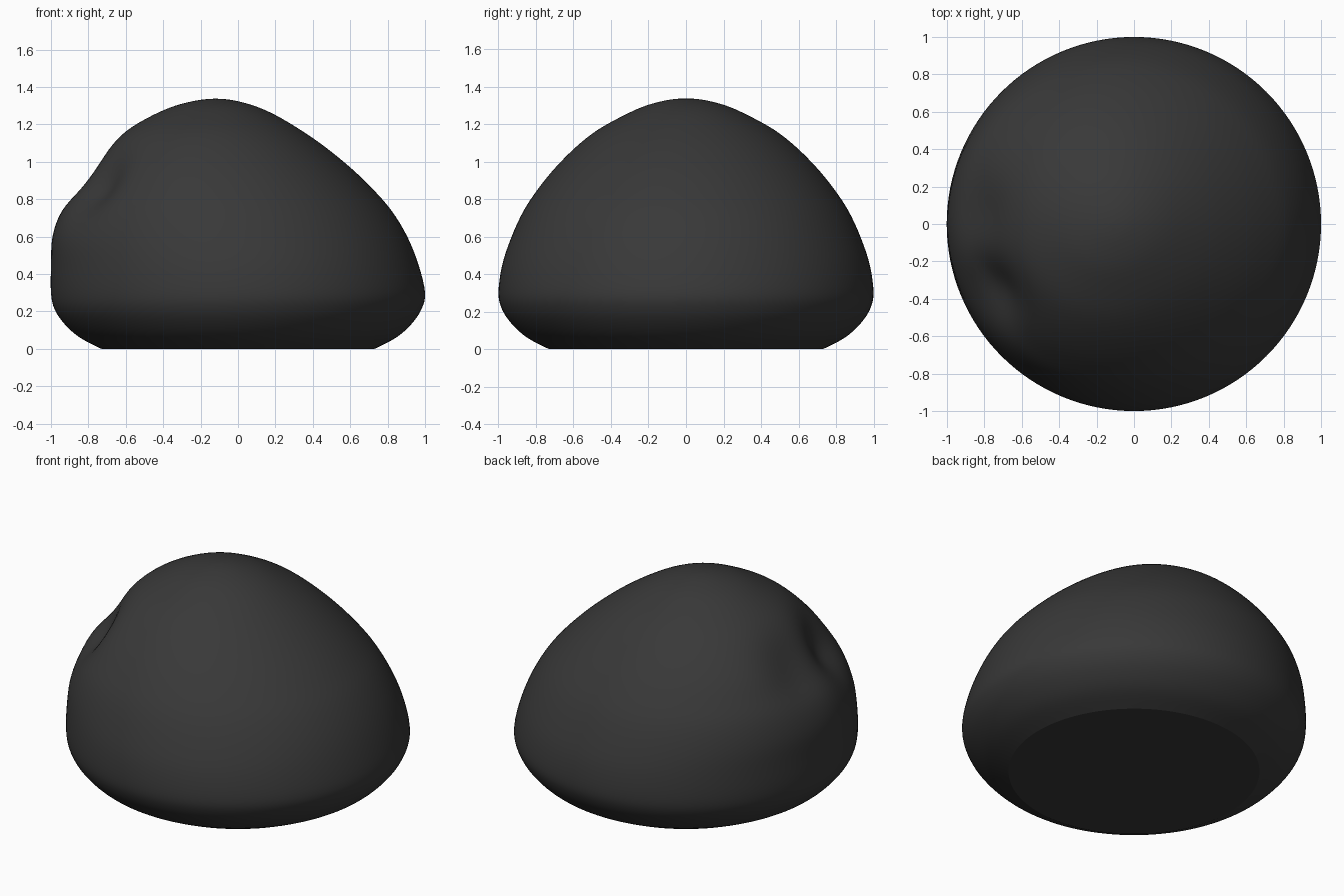
import bpy, bmesh, math
from mathutils import Vector

if "Cube" in bpy.data.objects:
    bpy.data.objects.remove(bpy.data.objects["Cube"])

# Ring stations: z, left x, right x, half depth
ROWS = [
    (0.0, -0.73, 0.73, 0.73), (0.06, -0.845, 0.845, 0.845),
    (0.13, -0.925, 0.925, 0.925), (0.21, -0.98, 0.98, 0.98),
    (0.30, -1.0, 1.0, 1.0), (0.45, -1.0, 0.965, 0.98),
    (0.60, -0.995, 0.905, 0.93), (0.74, -0.96, 0.82, 0.865),
    (0.86, -0.895, 0.715, 0.785), (0.97, -0.82, 0.60, 0.695),
    (1.08, -0.715, 0.465, 0.585), (1.17, -0.60, 0.335, 0.47),
    (1.25, -0.455, 0.20, 0.325), (1.30, -0.335, 0.085, 0.21),
    (1.33, -0.21, -0.03, 0.09), (1.338, -0.12, -0.12, 0.0),
]
# Thumb dents on the left: centre, radius, depth
DENTS = [
    (Vector((-0.75, -0.35, 0.87)), 0.20, 0.10),
    (Vector((-0.82, 0.05, 0.93)), 0.21, 0.055),
]
SEG, SUB = 128, 4


def spline(a, b, c, d, t):
    return 0.5 * (2 * b + (c - a) * t + (2 * a - 5 * b + 4 * c - d) * t * t
                  + (3 * b - a - 3 * c + d) * t ** 3)


def dent(p):
    inward = (Vector((0, 0, 0.45)) - p).normalized()
    move = sum(k * math.exp(-((p - c).length / r) ** 2 * 0.9) for c, r, k in DENTS)
    return p + inward * move


# Smoothly interpolated stations
stations = []
for i in range(len(ROWS) - 1):
    quad = [ROWS[max(0, min(len(ROWS) - 1, i + k))] for k in (-1, 0, 1, 2)]
    for s in range(SUB):
        stations.append([spline(*v, s / SUB) for v in zip(*quad)])

# Lopsided soft mound with a flat base
bm = bmesh.new()
rings = []
for z, left, right, depth in stations:
    cx, rx = (left + right) / 2, (right - left) / 2
    ring = []
    for j in range(SEG):
        a = 2 * math.pi * j / SEG
        ring.append(bm.verts.new(dent(Vector((cx + rx * math.cos(a), depth * math.sin(a), z)))))
    rings.append(ring)
for lo, hi in zip(rings, rings[1:]):
    for j in range(SEG):
        k = (j + 1) % SEG
        bm.faces.new((lo[j], lo[k], hi[k], hi[j]))
tip = bm.verts.new((-0.12, 0, 1.338))
for j in range(SEG):
    bm.faces.new((rings[-1][j], rings[-1][(j + 1) % SEG], tip))
bm.faces.new(rings[0][::-1])
for f in bm.faces:
    f.smooth = True
mesh = bpy.data.meshes.new("dented_mound")
bm.to_mesh(mesh)
bm.free()
mound = bpy.data.objects.new("dented_mound", mesh)
bpy.context.collection.objects.link(mound)

# Dark grey surface
mat = bpy.data.materials.new("charcoal")
mat.diffuse_color = (0.04, 0.04, 0.04, 1)
mat.use_nodes = True
mat.node_tree.nodes["Principled BSDF"].inputs["Base Color"].default_value = mat.diffuse_color
mesh.materials.append(mat)
bpy.context.view_layer.objects.active = mound
mound.select_set(True)
bpy.ops.object.shade_smooth_by_angle(angle=math.radians(25))
